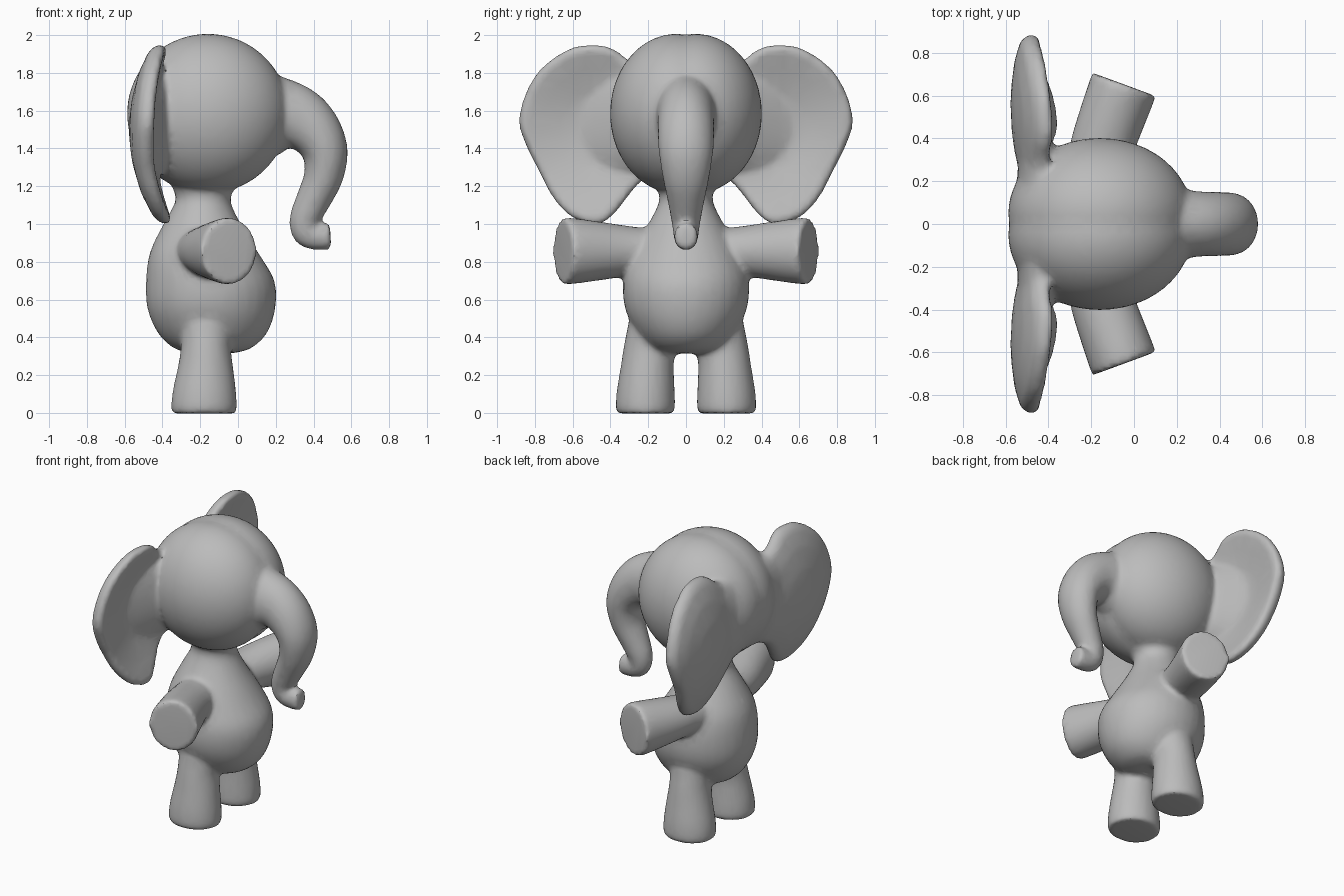
import bpy, bmesh, math
from mathutils import Vector, Matrix

cube = bpy.data.objects.get("Cube")
if cube:
    bpy.data.objects.remove(cube, do_unlink=True)

bm = bmesh.new()


def spline(points, steps, closed=False):
    """Smooth curve through tuples of any length."""
    pts = [Vector(p) for p in points]
    n = len(pts)
    pick = (lambda i: pts[i % n]) if closed else (lambda i: pts[max(0, min(n - 1, i))])
    out = []
    for i in range(n if closed else n - 1):
        a, b, c, d = (pick(i + k) for k in (-1, 0, 1, 2))
        for j in range(steps):
            t = j / steps
            out.append(0.5 * (2 * b + (c - a) * t + (2 * a - 5 * b + 4 * c - d) * t * t
                              + (3 * b - a - 3 * c + d) * t ** 3))
    return out if closed else out + [pts[-1]]


def bridge(a, b):
    n = len(a)
    for i in range(n):
        bm.faces.new((a[i], a[(i + 1) % n], b[(i + 1) % n], b[i]))


def tube(stations, side, axis=None, sides=32, steps=4):
    """Loft ellipses along stations of (x, y, z, radius along side, other radius).
    Rings face the fixed axis if given, else the path."""
    st = spline(stations, steps)
    side = Vector(side)
    rings = []
    for i, s in enumerate(st):
        ahead, behind = st[min(i + 1, len(st) - 1)], st[max(i - 1, 0)]
        normal = Vector(axis) if axis else Vector(ahead[:3]) - Vector(behind[:3])
        other = normal.cross(side).normalized()
        ring = []
        for k in range(sides):
            a = math.tau * k / sides
            ring.append(bm.verts.new(Vector(s[:3]) + side * s[3] * math.cos(a)
                                     + other * s[4] * math.sin(a)))
        rings.append(ring)
    for a, b in zip(rings, rings[1:]):
        bridge(a, b)
    bm.faces.new(rings[0])
    bm.faces.new(rings[-1])


def ear(sign):
    """Cupped dish with a rounded rim."""
    outline = spline([(.10, 1.74), (.3, 1.86), (.39, 1.925), (.5, 1.945), (.62, 1.92),
                      (.76, 1.825), (.845, 1.69), (.88, 1.54), (.84, 1.41), (.775, 1.28),
                      (.7, 1.14), (.6, 1.04), (.47, 1.005), (.38, 1.06), (.25, 1.22),
                      (.10, 1.34)], 4, True)
    centre = Vector((.5, 1.5))

    def ring(s, face):
        verts = []
        for p in outline:
            y, z = centre + (p - centre) * s * 1.015
            x = -.525 + .12 * ((z - 1.5) / .46) ** 2 + .045 * ((y - .55) / .33) ** 2
            x += face * .052 * math.sqrt(1 - s ** 16)
            verts.append(bm.verts.new((x, sign * y, z)))
        return verts

    rim = ring(1, 0)
    for face in (-1, 1):
        last = rim
        for s in (.98, .92, .7, .4, .15):
            new = ring(s, face)
            bridge(last, new)
            last = new
        bm.faces.new(last)


# Head, with a slight dip between two lobes
for sign in (-1, 1):
    bmesh.ops.create_uvsphere(bm, u_segments=48, v_segments=32, radius=1,
                              matrix=Matrix.Translation((-.16, sign * .05, 1.585))
                              @ Matrix.Diagonal((.428, .352, .422, 1)))

# Torso and neck: height, centre x, half depth, half width
torso = [(.315, -.135, .1, .08), (.34, -.135, .2, .18), (.42, -.135, .287, .258),
         (.55, -.141, .338, .322), (.7, -.147, .34, .332), (.85, -.18, .286, .287),
         (1.0, -.19, .205, .2), (1.12, -.185, .147, .143), (1.2, -.18, .17, .16),
         (1.3, -.17, .23, .22)]
tube([(x, 0, z, ry, rx) for z, x, rx, ry in torso], (0, 1, 0), (0, 0, 1))

# Trunk with forward curl: x, z, radius in bend, half width
trunk = [(.05, 1.585, .22, .21), (.19, 1.575, .215, .17), (.31, 1.56, .175, .152),
         (.405, 1.49, .145, .15), (.461, 1.38, .121, .144), (.452, 1.25, .104, .124),
         (.4, 1.13, .092, .099), (.355, 1.03, .082, .08), (.36, .96, .077, .069),
         (.41, .934, .072, .064), (.49, .936, .072, .064)]
tube([(x, 0, z, ry, r) for x, z, r, ry in trunk], (0, 1, 0))

# Paired limbs and ears
for sign in (-1, 1):
    tube([(-.2, sign * .15, .857, .115, .14), (-.165, sign * .3, .857, .132, .147),
          (-.13, sign * .42, .857, .15, .152), (-.065, sign * .6, .857, .175, .158),
          (-.046, sign * .652, .857, .175, .158)], (0, 0, 1))
    tube([(-.18, sign * .215, -.003, .147, .167), (-.18, sign * .215, .03, .157, .174),
          (-.178, sign * .213, .12, .153, .167), (-.172, sign * .205, .25, .14, .145),
          (-.17, sign * .19, .36, .138, .132), (-.165, sign * .17, .5, .13, .14)],
         (0, 1, 0), (0, 0, 1))
    # Thick ear root that flows out of the head
    tube([(-.41, sign * .1, 1.56, .3, .15), (-.435, sign * .25, 1.55, .29, .108),
          (-.465, sign * .38, 1.54, .27, .085), (-.5, sign * .5, 1.53, .24, .06),
          (-.52, sign * .6, 1.52, .2, .035)], (0, 0, 1), (0, 1, 0))
    ear(sign)

bmesh.ops.recalc_face_normals(bm, faces=bm.faces)
mesh = bpy.data.meshes.new("elephant")
bm.to_mesh(mesh)
bm.free()

# One soft grey skin
grey = bpy.data.materials.new("soft grey")
grey.use_nodes = True
colour = (.5, .5, .5, 1)
grey.diffuse_color = colour
grey.node_tree.nodes["Principled BSDF"].inputs["Base Color"].default_value = colour
mesh.materials.append(grey)

elephant = bpy.data.objects.new("elephant", mesh)
bpy.context.collection.objects.link(elephant)

# Fuse the parts into a seamless, softly blended surface
fuse = elephant.modifiers.new("Fuse", 'REMESH')
fuse.mode = 'VOXEL'
fuse.voxel_size = .016
soften = elephant.modifiers.new("Soften", 'SMOOTH')
soften.factor = .5
soften.iterations = 8
reduce = elephant.modifiers.new("Reduce", 'DECIMATE')
reduce.ratio = .25

for o in bpy.context.selected_objects:
    o.select_set(False)
elephant.select_set(True)
bpy.context.view_layer.objects.active = elephant
bpy.ops.object.convert(target='MESH')
bpy.ops.object.shade_smooth_by_angle(angle=math.radians(40))
